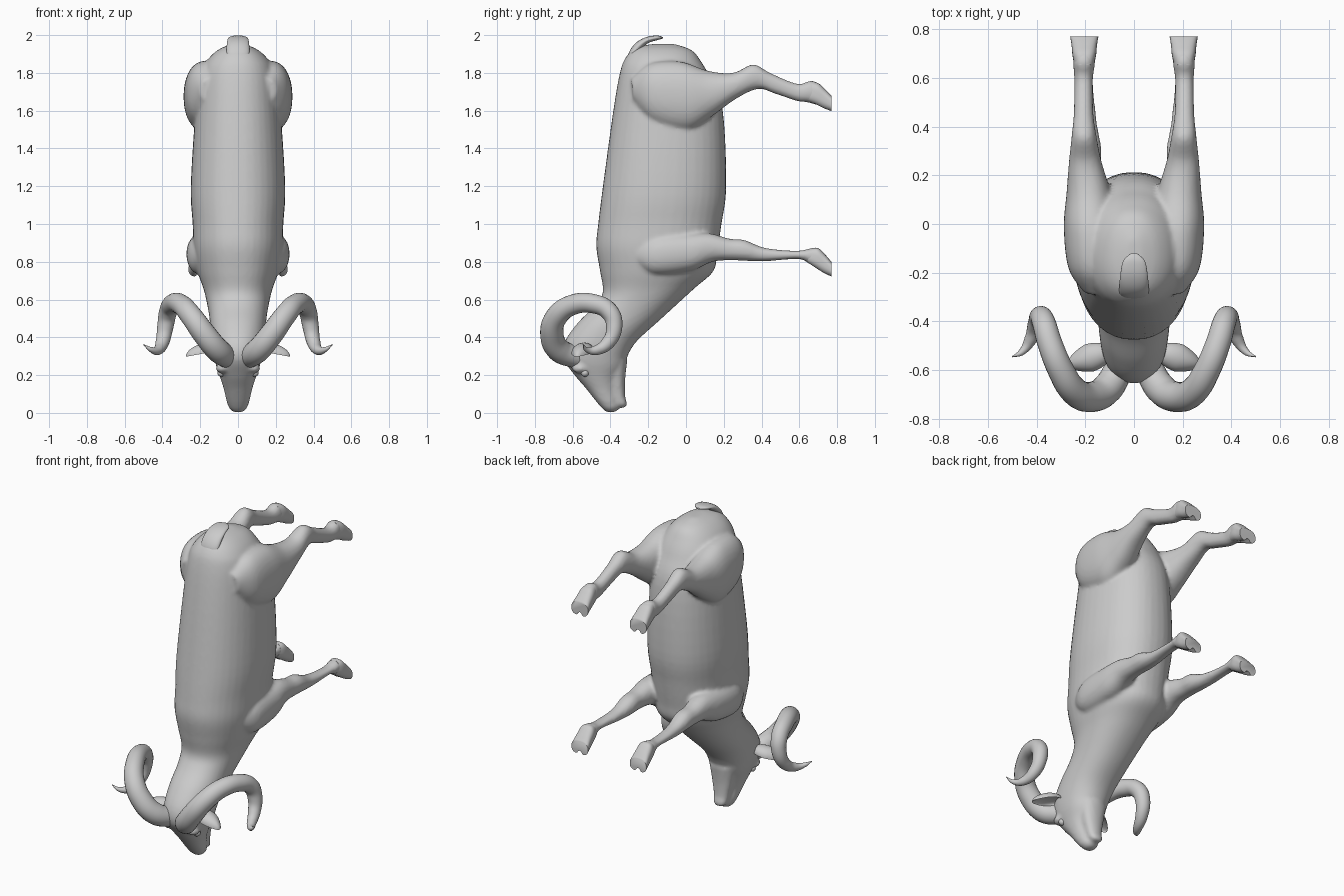
import bpy, bmesh, math
from mathutils import Vector, Matrix


def spline(rows, steps):
    """Catmull-Rom interpolation of equal-length rows of numbers."""
    out = []
    for i in range(len(rows) - 1):
        quad = [rows[max(i - 1, 0)], rows[i], rows[i + 1], rows[min(i + 2, len(rows) - 1)]]
        for s in range(steps):
            t = s / steps
            out.append([.5 * (2 * b + (c - a) * t + (2 * a - 5 * b + 4 * c - d) * t * t
                              + (3 * b - a - 3 * c + d) * t ** 3) for a, b, c, d in zip(*quad)])
    return out + [list(rows[-1])]


def loft(bm, rows, side=1, power=2.2, notch=0, n=40, steps=5):
    """Closed loft; row = y,z of one edge, y,z of the other, x centre, half width."""
    rings, rows = [], spline(rows, steps)
    for k, (y1, z1, y2, z2, xc, w) in enumerate(rows):
        ring = []
        for j in range(n):
            a = 2 * math.pi * j / n
            c, s = math.cos(a), math.sin(a)
            c2 = math.copysign(abs(c) ** (2 / power), c)
            s2 = math.copysign(abs(s) ** (2 / power), s)
            c2 *= 1 - notch * k / len(rows) * max(0, -c) ** 60
            ring.append(bm.verts.new((side * (xc + w * s2),
                                      (y1 + y2) / 2 + c2 * (y1 - y2) / 2,
                                      (z1 + z2) / 2 + c2 * (z1 - z2) / 2)))
        rings.append(ring)
    for r, q in zip(rings, rings[1:]):
        for j in range(n):
            bm.faces.new((r[j], r[(j + 1) % n], q[(j + 1) % n], q[j]))
    bm.faces.new(rings[0])
    bm.faces.new(rings[-1])


def finish(bm, name, angle=50):
    bmesh.ops.recalc_face_normals(bm, faces=bm.faces)
    me = bpy.data.meshes.new(name)
    bm.to_mesh(me)
    bm.free()
    ob = bpy.data.objects.new(name, me)
    bpy.context.collection.objects.link(ob)
    bpy.ops.object.select_all(action='DESELECT')
    ob.select_set(True)
    bpy.context.view_layer.objects.active = ob
    bpy.ops.object.shade_smooth_by_angle(angle=math.radians(angle))
    return ob


# Trunk, neck and head: back edge, belly edge, half width
trunk = [(-.18, 1.953, -.06, 1.953, 0, .03), (-.27, 1.93, .03, 1.92, 0, .10),
         (-.32, 1.88, .08, 1.86, 0, .16), (-.35, 1.80, .13, 1.77, 0, .20),
         (-.385, 1.6, .195, 1.6, 0, .225), (-.44, 1.2, .213, 1.2, 0, .25),
         (-.465, 1.0, .188, 1.0, 0, .24), (-.475, .88, .165, .85, 0, .235),
         (-.455, .75, .145, .75, 0, .215), (-.44, .64, .04, .655, 0, .18),
         (-.48, .57, -.14, .49, 0, .155), (-.57, .48, -.26, .38, 0, .145),
         (-.64, .38, -.31, .30, 0, .135), (-.65, .29, -.325, .24, 0, .12),
         (-.59, .20, -.36, .18, 0, .095), (-.53, .13, -.37, .12, 0, .075),
         (-.475, .06, -.36, .06, 0, .06), (-.44, .02, -.355, .025, 0, .045),
         (-.415, .002, -.375, .004, 0, .02)]
jaw = [(-.44, .27, -.31, .28, 0, .085), (-.42, .18, -.322, .18, 0, .068),
       (-.40, .10, -.322, .09, 0, .05), (-.375, .05, -.311, .045, 0, .042),
       (-.352, .027, -.325, .027, 0, .02)]

# Legs: rear edge, fore edge, x centre, half width
hind_leg = [(-.29, 1.77, -.28, 1.65, .15, .05), (-.19, 1.85, -.18, 1.535, .168, .10),
            (-.03, 1.86, 0, 1.49, .175, .113), (.12, 1.81, .13, 1.565, .185, .092),
            (.25, 1.80, .26, 1.66, .20, .067), (.355, 1.845, .38, 1.715, .205, .05),
            (.445, 1.80, .47, 1.69, .207, .04), (.59, 1.742, .59, 1.65, .207, .038),
            (.665, 1.76, .64, 1.645, .205, .044), (.72, 1.73, .69, 1.63, .204, .042)]
hind_hoof = [(.655, 1.755, .635, 1.652, .205, .038), (.70, 1.745, .68, 1.635, .204, .048),
             (.735, 1.715, .73, 1.61, .204, .052), (.77, 1.68, .77, 1.595, .204, .058)]
front_leg = [(-.26, .90, -.27, .79, .17, .05), (-.15, .945, -.17, .73, .18, .088),
             (.02, .95, .02, .75, .185, .085), (.127, .95, .14, .80, .185, .07),
             (.23, .922, .24, .808, .19, .056), (.31, .915, .32, .805, .19, .055),
             (.42, .873, .42, .803, .195, .042), (.59, .858, .59, .815, .204, .036),
             (.68, .875, .645, .795, .204, .042), (.72, .85, .69, .765, .204, .042)]
front_hoof = [(.67, .872, .64, .797, .204, .038), (.70, .872, .68, .77, .204, .048),
              (.735, .84, .73, .738, .204, .052), (.77, .80, .77, .72, .204, .058)]

# Body skin: all fleshy parts fused into one surface
bm = bmesh.new()
loft(bm, trunk)
loft(bm, jaw)
for s in (1, -1):
    loft(bm, hind_leg, s)
    loft(bm, front_leg, s)
    # brow ridges
    bmesh.ops.create_uvsphere(bm, u_segments=20, v_segments=12, radius=1, matrix=
                              Matrix.Translation((s * .083, -.56, .235))
                              @ Matrix.Diagonal((.035, .045, .025, 1)))
body = finish(bm, "body")
fuse = body.modifiers.new("fuse", 'REMESH')
fuse.mode = 'VOXEL'
fuse.voxel_size = .0115
fuse.use_smooth_shade = True
soft = body.modifiers.new("soften", 'SMOOTH')
soft.factor = .5
soft.iterations = 4

# Hooves with a cleft at the toe
for s, side in ((1, "right"), (-1, "left")):
    for rows, end in ((hind_hoof, "hind"), (front_hoof, "front")):
        bm = bmesh.new()
        loft(bm, rows, s, power=2.7, notch=.6, n=64)
        finish(bm, f"{end}_hoof_{side}")

# Tail
bm = bmesh.new()
loft(bm, [(-.31, 1.83, -.27, 1.83, 0, .05), (-.305, 1.90, -.26, 1.89, 0, .06),
          (-.27, 1.955, -.235, 1.925, 0, .06), (-.215, 1.988, -.20, 1.958, 0, .056),
          (-.155, 1.998, -.15, 1.974, 0, .045), (-.122, 1.99, -.122, 1.982, 0, .015)])
finish(bm, "tail")

# Horns: x, y, z, radius along the curl
horn = [(.05, -.57, .29, .058), (.11, -.675, .335, .064), (.18, -.71, .42, .062),
        (.245, -.685, .51, .058), (.30, -.60, .572, .054), (.345, -.49, .578, .051),
        (.37, -.405, .535, .048), (.385, -.38, .455, .043), (.40, -.41, .375, .036),
        (.425, -.475, .332, .026), (.46, -.525, .335, .014), (.50, -.545, .362, .002)]
for s, side in ((1, "right"), (-1, "left")):
    cu = bpy.data.curves.new("horn_" + side, 'CURVE')
    cu.dimensions = '3D'
    cu.bevel_depth = 1
    cu.bevel_resolution = 8
    cu.use_fill_caps = True
    sp = cu.splines.new('BEZIER')
    sp.resolution_u = 8
    sp.bezier_points.add(len(horn) - 1)
    for p, (x, y, z, r) in zip(sp.bezier_points, horn):
        p.co = (s * x, y, z)
        p.radius = r
        p.handle_left_type = p.handle_right_type = 'AUTO'
    bpy.context.collection.objects.link(bpy.data.objects.new("horn_" + side, cu))

    # Cupped, pointed ears
    bm = bmesh.new()
    bmesh.ops.create_uvsphere(bm, u_segments=32, v_segments=20, radius=1)
    turn = Matrix.Rotation(math.radians(-18), 3, 'Z')
    for v in bm.verts:
        u, w, h = v.co
        p = turn @ Vector((u * .095, w * .058 * (1 - .35 * max(u, 0)),
                           (h * .05 if h > 0 else -h * .022) - .02 * u))
        v.co = (s * (p.x + .185), p.y - .55, p.z + .318)
    finish(bm, "ear_" + side)

    # Eyes
    bm = bmesh.new()
    bmesh.ops.create_uvsphere(bm, u_segments=20, v_segments=12, radius=.021, matrix=
                              Matrix.Translation((s * .088, -.535, .212)))
    finish(bm, "eye_" + side)
